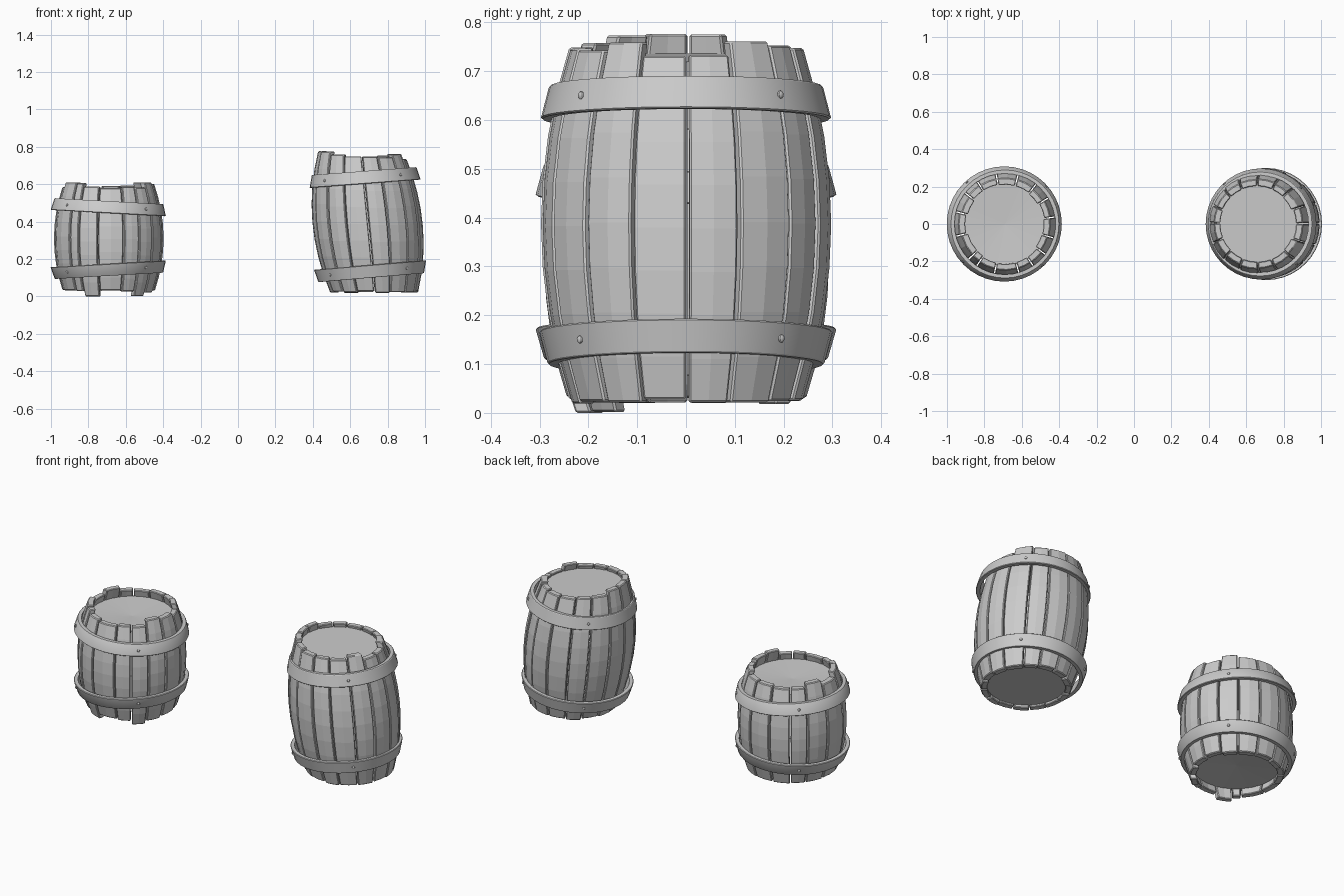
import bpy, bmesh, math, random
from mathutils import Vector, Matrix

if "Cube" in bpy.data.objects:
    bpy.data.objects.remove(bpy.data.objects["Cube"])

random.seed(7)


def finish(bm, name, smooth=False):
    bmesh.ops.recalc_face_normals(bm, faces=bm.faces[:])
    me = bpy.data.meshes.new(name)
    bm.to_mesh(me)
    bm.free()
    if smooth:
        me.shade_smooth()
        me.set_sharp_from_angle(angle=math.radians(30))
    ob = bpy.data.objects.new(name, me)
    bpy.context.collection.objects.link(ob)
    return ob


def loft(bm, rings, closed):
    """Skin rings of points; cap the ends, or join last to first."""
    vr = [[bm.verts.new(p) for p in r] for r in rings]
    n = len(vr[0])
    pairs = list(zip(vr, vr[1:])) + ([(vr[-1], vr[0])] if closed else [])
    for a, b in pairs:
        for i in range(n):
            j = (i + 1) % n
            bm.faces.new((a[i], a[j], b[j], b[i]))
    if not closed:
        bm.faces.new(vr[0])
        bm.faces.new(vr[-1])


def barrel(label, cx, z0, z1, r_mid, r_end, lean, top_slope, cuts, tops, bottoms,
           hoops, lids):
    zm, half = (z0 + z1) / 2, (z1 - z0) / 2

    def point(a, z, inset):
        t = (z - zm) / half
        r = r_mid - (r_mid - r_end) * min(t * t, 1.25) - inset
        return Vector((cx + lean * (z - zm) + r * math.cos(a), r * math.sin(a), z))

    # Staves: closed curved planks with uneven ends
    bm = bmesh.new()
    for i, start in enumerate(cuts):
        end = cuts[(i + 1) % len(cuts)]
        if end <= start:
            end += 360
        a0, a1 = math.radians(start + 0.7), math.radians(end - 0.7)
        angs = [a0 + (a1 - a0) * k / 2 for k in range(3)]
        push = random.uniform(-0.002, 0.003)
        za = z0 + bottoms.get(i, random.uniform(-0.004, 0.008))
        zb = (z1 + tops.get(i, random.uniform(-0.012, 0.012))
              + top_slope * math.cos((a0 + a1) / 2) * r_end)
        rings = []
        for k in range(9):
            z = za + (zb - za) * k / 8
            rings.append([point(a, z, -push) for a in angs]
                         + [point(a, z, 0.035) for a in reversed(angs)])
        loft(bm, rings, False)
    staves = finish(bm, label + "_staves")
    bev = staves.modifiers.new("Worn edges", 'BEVEL')
    bev.width, bev.segments = 0.004, 1
    bev.limit_method, bev.angle_limit = 'ANGLE', math.radians(40)

    # Hoops: tilted conical bands with four rivets each
    for name, hx, hz, r_low, r_high, h, slope in hoops:
        bm = bmesh.new()
        th, c = 0.022, 0.003
        prof = [(r_low - th, -h), (r_low - c, -h), (r_low, -h + c),
                (r_high, h - c), (r_high - c, h), (r_high - th, h)]
        n = 40
        loft(bm, [[Vector((r * math.cos(2 * math.pi * k / n),
                           r * math.sin(2 * math.pi * k / n), z)) for r, z in prof]
                  for k in range(n)], True)
        place = (Matrix.Translation((hx, 0, hz))
                 @ Matrix.Rotation(-math.atan(slope), 4, 'Y'))
        bm.transform(place)
        finish(bm, f"{label}_{name}_hoop", True)
        bm = bmesh.new()
        for q in range(4):
            m = (place @ Matrix.Rotation(math.radians(42 + 90 * q), 4, 'Z')
                 @ Matrix.Translation(((r_low + r_high) / 2, 0, 0))
                 @ Matrix.Diagonal((0.7, 1, 1.1, 1)))
            bmesh.ops.create_uvsphere(bm, u_segments=10, v_segments=6,
                                      radius=0.0075, matrix=m)
        finish(bm, f"{label}_{name}_rivets", True)

    # Round heads closing both ends, slightly dished
    for name, lx, lz, r, slope, dish in lids:
        bm = bmesh.new()
        n = 32
        rim = [bm.verts.new((lx + r * math.cos(2 * math.pi * k / n),
                             r * math.sin(2 * math.pi * k / n),
                             lz + slope * r * math.cos(2 * math.pi * k / n)))
               for k in range(n)]
        mid = bm.verts.new((lx, 0, lz + dish))
        for k in range(n):
            bm.faces.new((rim[k], rim[(k + 1) % n], mid))
        finish(bm, f"{label}_{name}_head")


# Short barrel with uneven stave widths (angles measured from +x)
offsets = [-46, -34, -12, 16, 34, 53, 74, 98, 121, 142, 165, 190, 213, 232, 256, 284]
barrel("short_barrel", -0.69, 0.03, 0.59, 0.292, 0.245, 0.0, 0.0,
       [a - 90 for a in offsets],
       {0: 0.015, 5: 0.02, 8: 0.02, 13: 0.018, 15: 0.02, 3: -0.005},
       {1: -0.03, 4: -0.028, 5: -0.01},
       [("upper", -0.692, 0.477, 0.308, 0.292, 0.032, -0.055),
        ("lower", -0.692, 0.142, 0.291, 0.308, 0.032, 0.058)],
       [("top", -0.69, 0.545, 0.225, 0, -0.012),
        ("bottom", -0.69, 0.075, 0.225, 0, 0.012)])

# Tall leaning barrel with sixteen staves
barrel("tall_barrel", 0.692, 0.02, 0.755, 0.295, 0.235, -0.095, -0.05,
       [22.5 * i + random.uniform(-1.5, 1.5) for i in range(16)],
       {0: -0.01, 1: 0.016, 14: 0.014, 15: -0.012, 8: 0.01},
       {},
       [("upper", 0.677, 0.636, 0.297, 0.281, 0.034, 0.075),
        ("lower", 0.709, 0.134, 0.284, 0.300, 0.034, 0.085)],
       [("top", 0.66, 0.728, 0.22, -0.04, 0),
        ("bottom", 0.722, 0.04, 0.22, 0, 0)])
